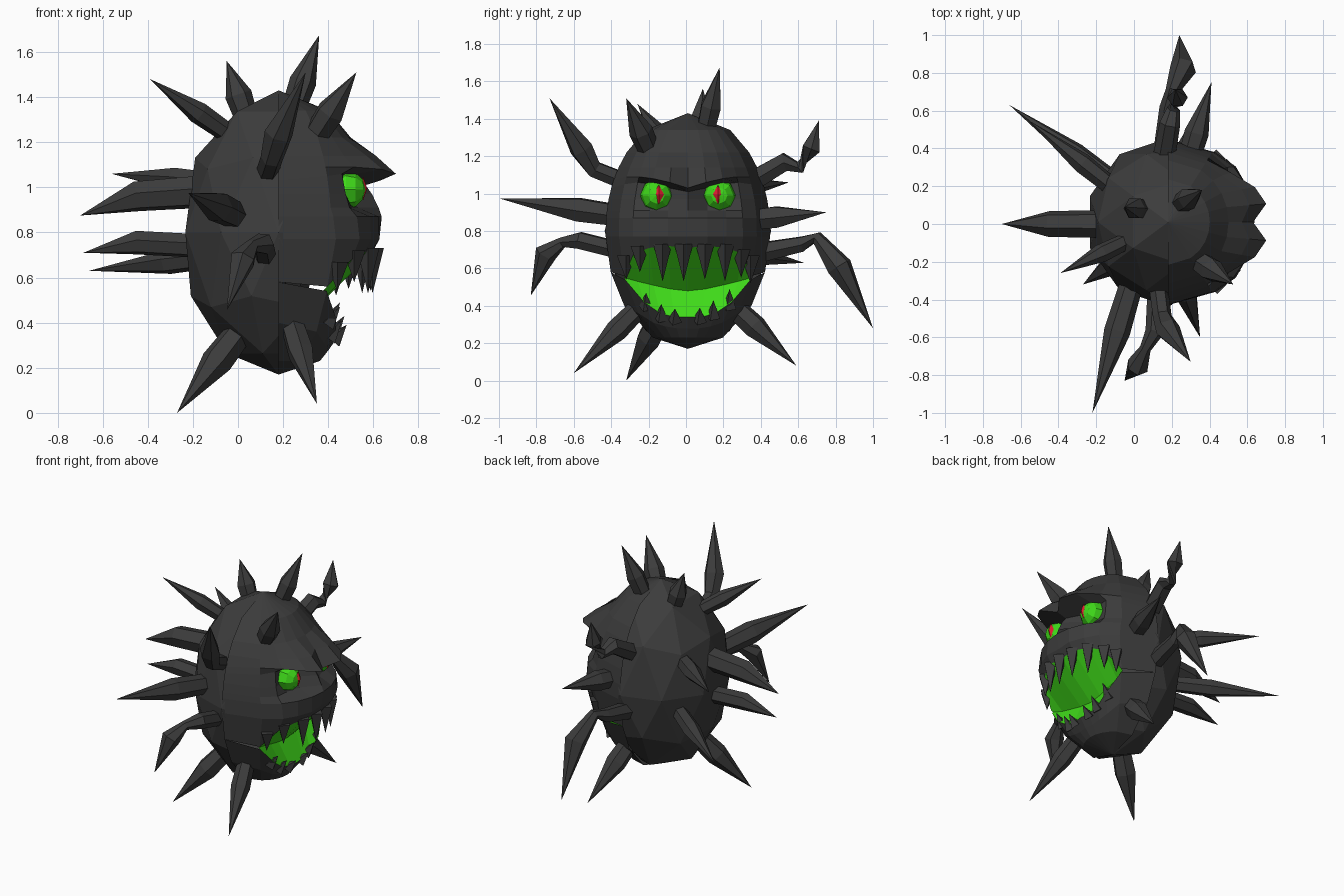
import bpy, bmesh
from math import sin, cos, pi, radians, sqrt
from mathutils import Vector, Matrix

if "Cube" in bpy.data.objects:
    bpy.data.objects.remove(bpy.data.objects["Cube"])


def material(name, rgb):
    m = bpy.data.materials.new(name)
    m.diffuse_color = (*rgb, 1)
    m.use_nodes = True
    m.node_tree.nodes["Principled BSDF"].inputs["Base Color"].default_value = m.diffuse_color
    return m


DARK = material("charcoal", (0.045, 0.045, 0.045))
GREEN = material("glow_green", (0.05, 0.7, 0.01))
RED = material("pupil_red", (0.75, 0.01, 0.03))


def finish(name, bm, mat, closed=True):
    bmesh.ops.remove_doubles(bm, verts=bm.verts, dist=1e-4)
    if closed:
        bmesh.ops.recalc_face_normals(bm, faces=bm.faces)
    me = bpy.data.meshes.new(name)
    bm.to_mesh(me)
    bm.free()
    me.materials.append(mat)
    ob = bpy.data.objects.new(name, me)
    bpy.context.collection.objects.link(ob)
    return ob


def shell(deg, z, off=0.0):
    """Point on the egg-shaped body, pushed forward by off."""
    c = sqrt(max(0, 1 - ((z - 0.8) / 0.63) ** 2))
    a = radians(deg)
    return Vector((0.18 + 0.43 * c * cos(a) + off, 0.01 + 0.44 * c * sin(a), z))


ANGLES = [0, 14, 28, 42, 57, 90]


def sheet(name, rows, mat):
    """Mirrored surface: each row holds heights and forward offsets per angle."""
    bm = bmesh.new()
    grid = []
    for zs, offs in rows:
        n = len(offs)
        zs = zs if isinstance(zs, list) else [zs] * n
        grid.append([bm.verts.new(shell(ANGLES[abs(i)] * (1 if i > 0 else -1), zs[abs(i)], offs[abs(i)]))
                     for i in range(1 - n, n)])
    for r0, r1 in zip(grid, grid[1:]):
        for j in range(len(r0) - 1):
            bm.faces.new((r0[j], r1[j], r1[j + 1], r0[j + 1]))
    return finish(name, bm, mat, closed=False)


def spike(name, path, radii, sides=6):
    """Faceted thorn following a path, last radius 0."""
    pts = [Vector(p) for p in path]
    bm = bmesh.new()
    rings = []
    for i, (p, r) in enumerate(zip(pts, radii)):
        d = pts[min(i + 1, len(pts) - 1)] - pts[max(i - 1, 0)]
        side = d.cross(Vector((0.13, 0.21, 1)) if abs(d.normalized().z) < 0.9 else Vector((0, 1, 0))).normalized()
        up = side.cross(d).normalized()
        rings.append([bm.verts.new(p + r * (cos(2 * pi * k / sides) * side + sin(2 * pi * k / sides) * up))
                      for k in range(sides)])
    bm.faces.new(rings[0])
    for a, b in zip(rings, rings[1:]):
        for k in range(sides):
            bm.faces.new((a[k], a[(k + 1) % sides], b[(k + 1) % sides], b[k]))
    return finish(name, bm, DARK)


# Rear half of the body
bm = bmesh.new()
bmesh.ops.create_icosphere(bm, subdivisions=2, radius=1,
                           matrix=Matrix.Translation((0.18, 0.01, 0.8)) @ Matrix.Diagonal((0.435, 0.445, 0.63, 1)))
bmesh.ops.bisect_plane(bm, geom=bm.verts[:] + bm.edges[:] + bm.faces[:],
                       plane_co=(0.2, 0, 0), plane_no=(1, 0, 0), clear_outer=True)
finish("body_back", bm, DARK)

# Upper face: forehead, brow, eye sockets, muzzle, lip
upper_lip = ([.71, .72, .71, .68, .56, .58], [-.01, 0, 0, .01, 0, 0])
lower_lip = ([.34, .34, .36, .42, .54, .58], [-.03, -.03, -.02, 0, 0, 0])
sheet("upper_face", [
    (1.43, [0] * 6),
    (1.34, [0] * 6),
    (1.22, [0] * 6),
    (1.14, [.03, .08, .07, .02, 0, 0]),
    ([1.03, 1.06, 1.08, 1.09, 1.09, 1.07], [.05, .14, .12, .05, 0, 0]),
    ([1.01, 1.03, 1.05, 1.06, 1.05, 1.03], [-.02, -.09, -.06, -.01, 0, 0]),
    (.97, [0, -.1, -.07, -.01, 0, 0]),
    (.91, [.02, -.06, -.05, .0, 0, 0]),
    (.87, [.03, .03, .03, .03, .01, 0]),
    (.77, [.01, .03, .03, .04, .02, 0]),
    upper_lip,
], DARK)

# Jaw
sheet("jaw", [lower_lip, ([.28, .28, .29, .31, .36, .4], [-.02, -.02, -.01, 0, 0, 0]),
              (.23, [0] * 6), (.17, [0] * 6)], DARK)

# Mouth interior
sheet("mouth_lining", [
    (upper_lip[0][:5], upper_lip[1][:5]),
    ([.48, .49, .51, .53, .55], [-.19, -.18, -.15, -.1, -.01]),
    (lower_lip[0][:5], lower_lip[1][:5]),
], GREEN)

# Teeth: angle, root height, tip height
for i, (a, z0, z1) in enumerate([(-50, .67, .54), (-36, .72, .58), (-18, .73, .53), (-3, .73, .53),
                                 (12, .73, .54), (27, .73, .53), (41, .70, .55), (51, .67, .52)]):
    spike(f"upper_tooth_{i}", [shell(a, z0, -.01), shell(a, z0, -.01) + Vector((0, 0, z1 - z0))], [.05, 0], 4)
for i, (a, z0, z1) in enumerate([(-42, .39, .47), (-29, .33, .41), (-14, .32, .385), (13, .32, .39),
                                 (27, .34, .43), (42, .39, .49)]):
    base = shell(a, z0, -.03)
    spike(f"lower_tooth_{i}", [base, base + Vector((.06, 0, z1 - z0))], [.04, 0], 4)

# Eyes with diamond pupils
for name, s in (("left", 1), ("right", -1)):
    bm = bmesh.new()
    bmesh.ops.create_uvsphere(bm, u_segments=8, v_segments=6, radius=.087,
                              matrix=Matrix.Translation((.478, .01 + s * .168, .99)) @ Matrix.Rotation(pi / 2, 4, 'Y'))
    finish(name + "_eye", bm, GREEN)
    bm = bmesh.new()
    bmesh.ops.create_uvsphere(bm, u_segments=4, v_segments=2, radius=1,
                              matrix=Matrix.Translation((.555, .0125 + s * .158, .995))
                              @ Matrix.Diagonal((.018, .028, .052, 1)))
    finish(name + "_pupil", bm, RED)

# Straight spikes: base, tip, radius
straight = [
    ((-.06, -.10, 1.25), (-.39, -.26, 1.48), .05),
    ((.03, .08, 1.33), (-.05, .09, 1.56), .06),
    ((.25, .11, 1.36), (.36, .18, 1.675), .06),
    ((.35, -.20, 1.24), (.525, -.32, 1.51), .065),
    ((-.12, .20, 1.02), (-.56, .55, 1.06), .055),
    ((-.12, .24, .69), (-.66, .63, .63), .055),
    ((.00, -.13, .35), (-.27, -.32, 0), .07),
    ((.24, -.25, .39), (.35, -.60, .04), .06),
    ((.24, .25, .40), (.33, .59, .08), .065),
    ((-.02, -.34, .88), (-.22, -1, .975), .07),
    ((.29, .34, .86), (.41, .75, .90), .065),
]
for i, (b, t, r) in enumerate(straight):
    spike(f"spike_{i}", [b, Vector(b).lerp(Vector(t), .35), t], [r * .9, r, 0])

# Bent spikes and tendrils
bent = {
    "rear_spike_upper": ([(-.17, 0, .98), (-.45, 0, .96), (-.7, 0, .875)], [.075, .07, 0]),
    "rear_spike_lower": ([(-.17, 0, .74), (-.45, 0, .755), (-.685, 0, .71)], [.055, .055, 0]),
    "tendril_front_high": ([(.13, -.34, 1.07), (.15, -.49, 1.13), (.18, -.56, 1.24), (.30, -.73, 1.51)],
                           [.05, .05, .065, 0]),
    "tendril_front_low": ([(.12, -.37, .70), (.11, -.57, .75), (.06, -.66, .74), (.02, -.75, .68), (-.05, -.83, .455)],
                          [.05, .05, .03, .06, 0]),
    "tendril_back_low": ([(.16, .37, .68), (.18, .62, .73), (.20, .70, .765), (.26, .82, .61), (.24, 1, .28)],
                         [.06, .045, .035, .07, 0]),
    "tendril_back_high": ([(.16, .36, 1.07), (.19, .53, 1.17), (.21, .61, 1.14), (.23, .67, 1.24), (.22, .71, 1.39)],
                          [.06, .055, .035, .055, 0]),
}
for name, (path, radii) in bent.items():
    spike(name, path, radii)
